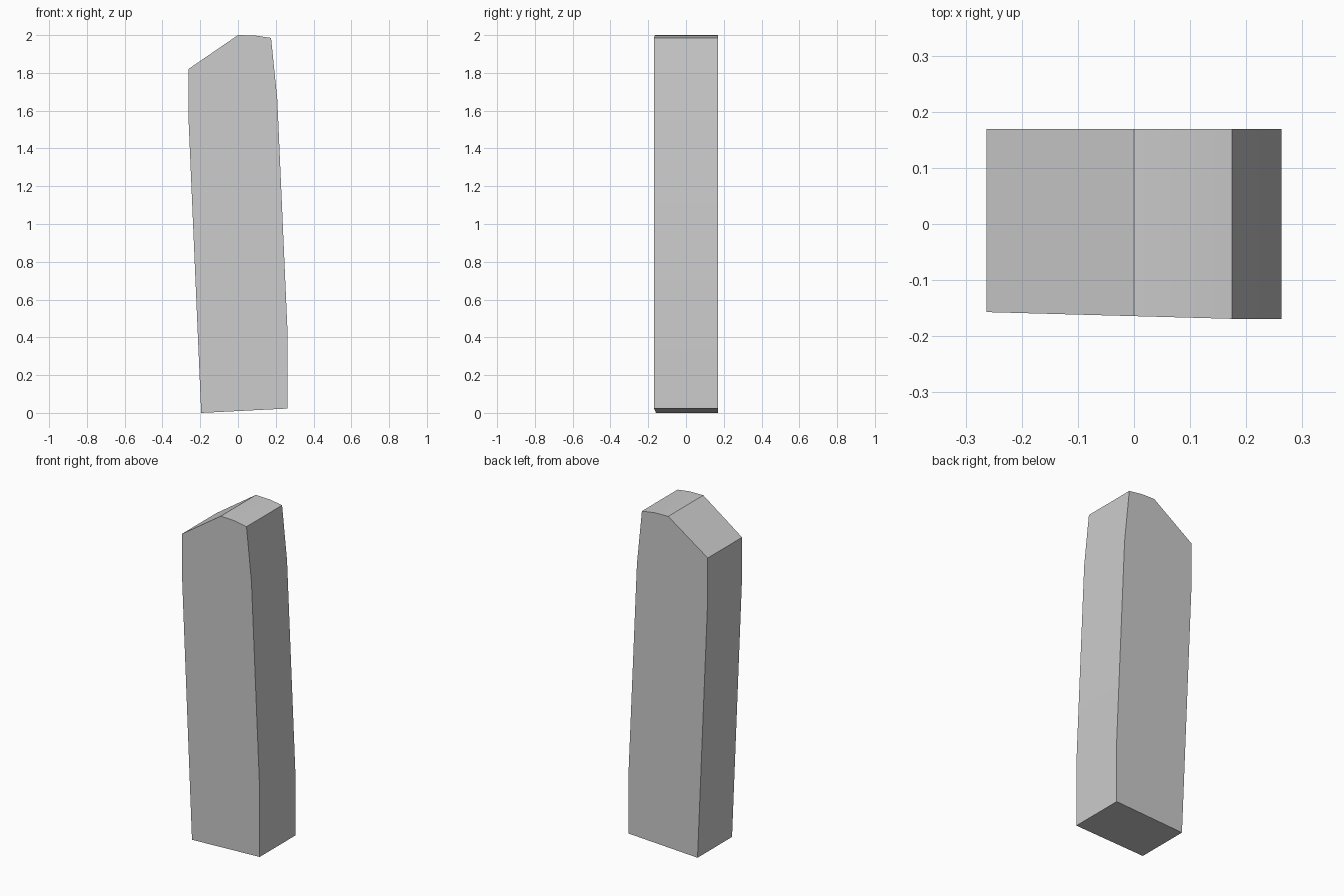
import bpy, bmesh, math

if "Cube" in bpy.data.objects:
    bpy.data.objects.remove(bpy.data.objects["Cube"])

# Side outline of the leaning slab (x, z), anticlockwise from bottom left
outline = [(-0.195, 0.0), (0.263, 0.023), (0.263, 0.41), (0.208, 1.66),
           (0.175, 1.985), (0.09, 1.998), (0.0, 2.0),
           (-0.263, 1.82), (-0.263, 1.58)]
BACK = 0.169


def front_y(x):
    # Front face tapers slightly towards the left
    t = min(1.0, (x + 0.263) / 0.438)
    return -0.157 - 0.012 * t


bm = bmesh.new()
front = [bm.verts.new((x, front_y(x), z)) for x, z in outline]
back = [bm.verts.new((x, BACK, z)) for x, z in outline]
bm.faces.new(front)
bm.faces.new(back[::-1])
n = len(outline)
for i in range(n):
    j = (i + 1) % n
    bm.faces.new((front[j], front[i], back[i], back[j]))
bmesh.ops.recalc_face_normals(bm, faces=bm.faces)

mesh = bpy.data.meshes.new("stone_slab")
bm.to_mesh(mesh)
bm.free()
slab = bpy.data.objects.new("stone_slab", mesh)
bpy.context.collection.objects.link(slab)

# Smooth the gentle bends, keep the corners crisp
bpy.context.view_layer.objects.active = slab
slab.select_set(True)
bpy.ops.object.shade_smooth_by_angle(angle=math.radians(25))
